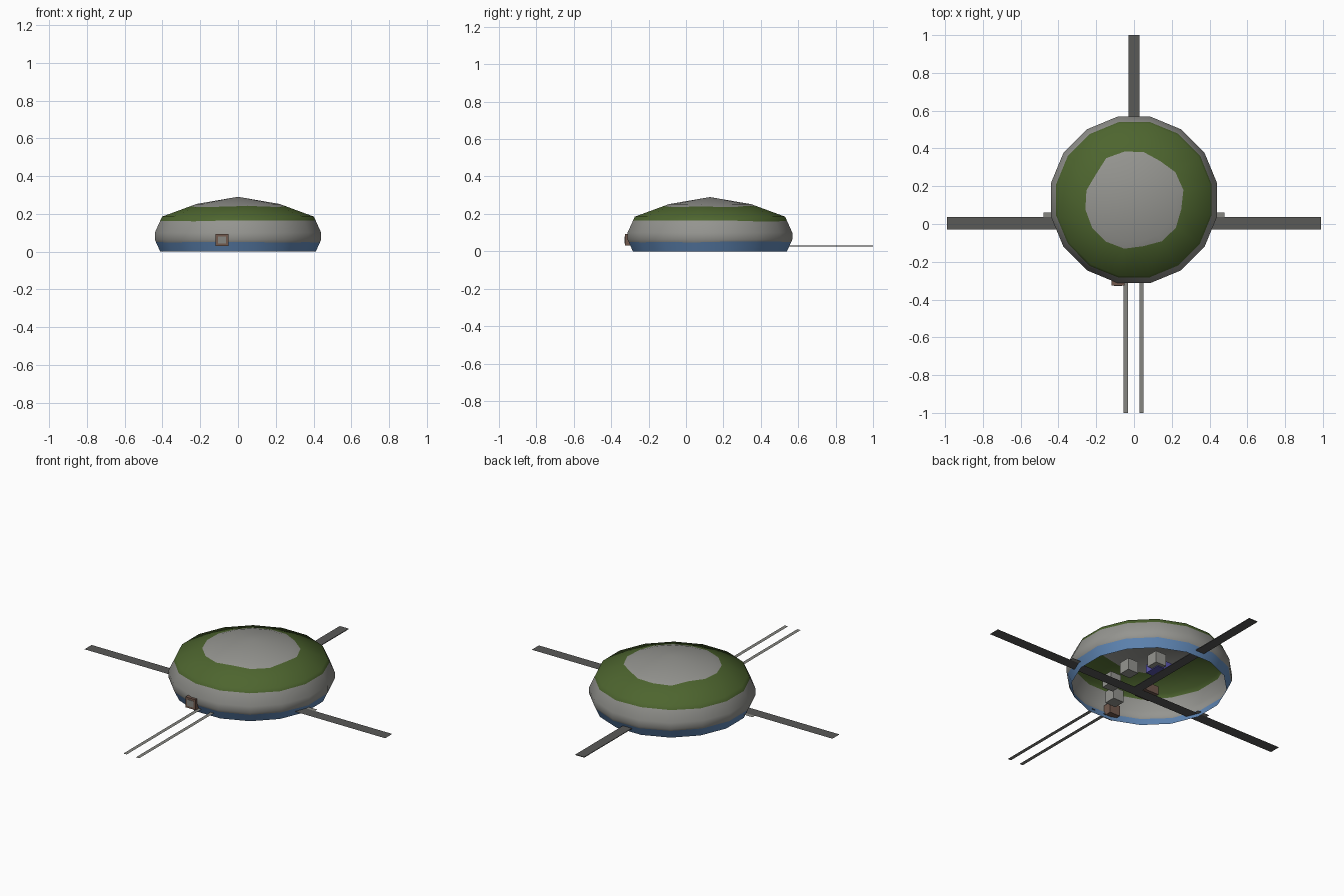
import bpy, bmesh, math, random

if "Cube" in bpy.data.objects:
    bpy.data.objects.remove(bpy.data.objects["Cube"])
random.seed(4)


def mat(name, r, g, b):
    m = bpy.data.materials.new(name)
    m.diffuse_color = (r, g, b, 1)
    m.use_nodes = True
    m.node_tree.nodes["Principled BSDF"].inputs["Base Color"].default_value = m.diffuse_color
    return m


STONE = mat("stone grey", 0.30, 0.30, 0.28)
GREEN = mat("moss green", 0.075, 0.13, 0.028)
BLUE = mat("water blue", 0.12, 0.25, 0.48)
DARK = mat("road grey", 0.10, 0.10, 0.095)
RAIL = mat("rail grey", 0.24, 0.24, 0.22)
BROWN = mat("hatch brown", 0.17, 0.10, 0.075)
VIOLET = mat("violet", 0.10, 0.09, 0.42)


def finish(name, bm, mats):
    me = bpy.data.meshes.new(name)
    bm.to_mesh(me)
    bm.free()
    for m in mats:
        me.materials.append(m)
    ob = bpy.data.objects.new(name, me)
    bpy.context.collection.objects.link(ob)
    return ob


def box(name, x0, x1, y0, y1, z0, z1, m):
    bm = bmesh.new()
    bmesh.ops.create_cube(bm, size=1)
    for v in bm.verts:
        v.co = ((x0 + x1) / 2 + v.co.x * (x1 - x0),
                (y0 + y1) / 2 + v.co.y * (y1 - y0),
                (z0 + z1) / 2 + v.co.z * (z1 - z0))
    return finish(name, bm, [m])


def sheet(name, x0, x1, y0, y1, z, m):
    bm = bmesh.new()
    bm.faces.new([bm.verts.new(p) for p in
                  ((x0, y0, z), (x1, y0, z), (x1, y1, z), (x0, y1, z))])
    return finish(name, bm, [m])


# Open-bottomed 16-sided dome; the colour borders are slightly uneven rings
SEG, CY, APEX = 16, 0.128, 0.29
# radius, height, wobble along the slope (radius, height), colour index above the ring
RINGS = [(0.420, 0.000, 0, 0, 0),
         (0.443, 0.050, 0.0014, 0.003, 1),
         (0.449, 0.063, 0, 0, 1),
         (0.449, 0.100, 0, 0, 1),
         (0.420, 0.163, -0.0014, 0.003, 2),
         (0.410, 0.185, 0, 0, 2),
         (0.255, 0.241, -0.013, 0.0047, 1),
         (0.225, 0.252, 0, 0, 1)]
bm = bmesh.new()
loops = []
for r, z, dr, dz, c in RINGS:
    ring = []
    for i in range(SEG):
        a = 2 * math.pi * (i + 0.5) / SEG
        t = random.uniform(-1, 1)
        rr = r + dr * t
        ring.append(bm.verts.new((rr * math.cos(a), CY + rr * math.sin(a), z + dz * t)))
    loops.append(ring)
top = bm.verts.new((0, CY, APEX))
for k, ring in enumerate(loops):
    for i in range(SEG):
        j = (i + 1) % SEG
        if k + 1 < len(loops):
            f = bm.faces.new((ring[i], ring[j], loops[k + 1][j], loops[k + 1][i]))
        else:
            f = bm.faces.new((ring[i], ring[j], top))
        f.material_index = RINGS[k][4]
        f.smooth = True
finish("dome_shell", bm, [BLUE, STONE, GREEN])

# Flat roads and rails running out of the dome
Z = 0.028
sheet("cross_road", -0.99, 0.99, -0.03, 0.037, Z, DARK)
box("back_road", -0.03, 0.028, 0.037, 1.0, Z - 0.002, Z + 0.002, DARK)
for x, side in ((-0.044, "left"), (0.039, "right")):
    sheet("front_rail_" + side, x - 0.011, x + 0.011, -1.0, -0.29, Z, RAIL)
for s, side in ((-1, "left"), (1, "right")):
    xs = sorted((s * 0.40, s * 0.48))
    sheet("side_ledge_" + side, xs[0], xs[1], 0.037, 0.06, Z, RAIL)

# Small square hatch in the front wall
box("hatch_frame", -0.118, -0.05, -0.327, -0.26, 0.03, 0.092, BROWN)
box("hatch_panel", -0.105, -0.063, -0.329, -0.327, 0.042, 0.08, RAIL)


# Boxes hidden under the dome
def crate(name, x, y, z, sx, sy, sz, m):
    box(name, x - sx / 2, x + sx / 2, y - sy / 2, y + sy / 2, z - sz / 2, z + sz / 2, m)


for n, (x, y) in enumerate(((0.11, 0.09), (0.046, 0.246), (0.09, -0.08), (-0.03, -0.2))):
    crate("inner_crate_%d" % (n + 1), x, y, 0.09, 0.07, 0.07, 0.07, STONE)
crate("violet_crate", 0.0, 0.21, 0.075, 0.10, 0.10, 0.05, VIOLET)
crate("brown_crate", -0.09, 0.0, 0.06, 0.09, 0.09, 0.05, BROWN)
